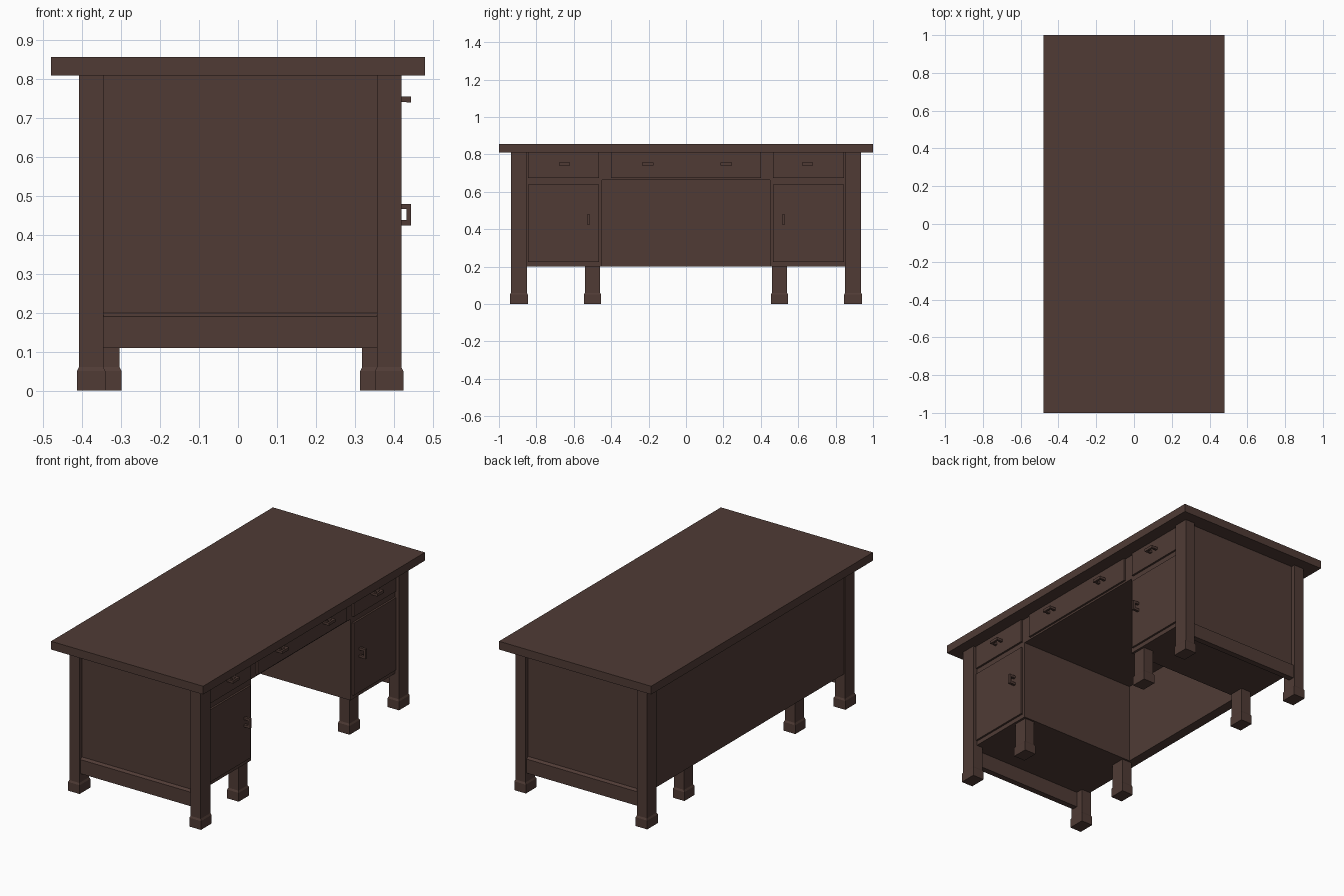
import bpy
import bmesh

cube = bpy.data.objects.get("Cube")
if cube:
    bpy.data.objects.remove(cube, do_unlink=True)

wood = bpy.data.materials.new("dark brown wood")
colour = (0.08, 0.044, 0.036, 1)
wood.diffuse_color = colour
wood.use_nodes = True
wood.node_tree.nodes["Principled BSDF"].inputs["Base Color"].default_value = colour


def finish(name, bm):
    bmesh.ops.recalc_face_normals(bm, faces=bm.faces)
    mesh = bpy.data.meshes.new(name)
    bm.to_mesh(mesh)
    bm.free()
    mesh.materials.append(wood)
    obj = bpy.data.objects.new(name, mesh)
    bpy.context.collection.objects.link(obj)
    return obj


def add_box(bm, x, y, z):
    """Box from (min, max) pairs on each axis."""
    verts = bmesh.ops.create_cube(bm, size=1)["verts"]
    for v in verts:
        v.co = [lo + (c + 0.5) * (hi - lo) for c, (lo, hi) in zip(v.co, (x, y, z))]


def box(name, x, y, z):
    bm = bmesh.new()
    add_box(bm, x, y, z)
    return finish(name, bm)


def mirrored(y, side):
    return tuple(sorted((y[0] * side, y[1] * side)))


def leg(name, x, y, top):
    """Square post with a slightly wider foot and a sloped shoulder."""
    bm = bmesh.new()
    rings = []
    for z, grow in ((0, 0.005), (0.05, 0.005), (0.06, 0), (top, 0)):
        x0, x1, y0, y1 = x[0] - grow, x[1] + grow, y[0] - grow, y[1] + grow
        rings.append([bm.verts.new((a, b, z))
                      for a, b in ((x0, y0), (x1, y0), (x1, y1), (x0, y1))])
    for low, high in zip(rings, rings[1:]):
        for i in range(4):
            j = (i + 1) % 4
            bm.faces.new((low[i], low[j], high[j], high[i]))
    bm.faces.new(rings[0])
    bm.faces.new(rings[-1])
    finish(name, bm)


def side_rail(name, side):
    """Lower rail with a chamfered top running into the panel."""
    profile = ((0.893, 0.11), (0.927, 0.11), (0.927, 0.19), (0.913, 0.2), (0.893, 0.2))
    bm = bmesh.new()
    ends = [[bm.verts.new((x, y * side, z)) for y, z in profile] for x in (-0.35, 0.36)]
    for end in ends:
        bm.faces.new(end)
    for i in range(len(profile)):
        j = (i + 1) % len(profile)
        bm.faces.new((ends[0][i], ends[0][j], ends[1][j], ends[1][i]))
    finish(name, bm)


def handle(name, y, z, half_y, half_z):
    """Bar pull on two short posts, along its longer direction."""
    bm = bmesh.new()
    add_box(bm, (0.433, 0.445), (y - half_y, y + half_y), (z - half_z, z + half_z))
    for s in (-1, 1):
        cy, cz = (y + s * (half_y - 0.007), z) if half_y > half_z else (y, z + s * (half_z - 0.007))
        add_box(bm, (FRONT - 0.004, 0.435), (cy - 0.007, cy + 0.007), (cz - 0.007, cz + 0.007))
    finish(name, bm)


CASE = 0.395    # carcass front
FRONT = 0.406   # drawer and door front

# Top, central frame and back
box("desk_top", (-0.48, 0.48), (-1, 1), (0.81, 0.857))
box("centre_drawer_case", (-0.36, CASE), (-0.45, 0.45), (0.663, 0.81))
box("back_panel", (-0.403, -0.345), (-0.86, 0.86), (0.2, 0.81))
box("centre_drawer", (CASE - 0.01, FRONT), (-0.4, 0.4), (0.674, 0.81))
for y in (-0.205, 0.215):
    handle("centre_drawer_handle", y, 0.748, 0.03, 0.008)

# Two matching pedestals
for side, word in ((-1, "right"), (1, "left")):
    box(word + "_pedestal", (-0.39, CASE), mirrored((0.449, 0.913), side), (0.2, 0.81))
    box(word + "_drawer", (CASE - 0.01, FRONT), mirrored((0.465, 0.846), side), (0.674, 0.81))
    box(word + "_door", (CASE - 0.01, FRONT), mirrored((0.465, 0.846), side), (0.225, 0.638))
    handle(word + "_drawer_handle", side * 0.65, 0.748, 0.03, 0.008)
    handle(word + "_door_handle", side * 0.52, 0.452, 0.008, 0.028)
    side_rail(word + "_side_rail", side)
    # Corner posts reach the top; inner legs stop under the pedestal
    for x, inner_x, end in (((-0.409, -0.346), (-0.367, -0.304), "back"),
                            ((0.357, 0.42), (0.319, 0.382), "front")):
        leg(f"{word}_{end}_corner_leg", x, mirrored((0.85, 0.936), side), 0.81)
        leg(f"{word}_{end}_inner_leg", inner_x, mirrored((0.459, 0.541), side), 0.2)
